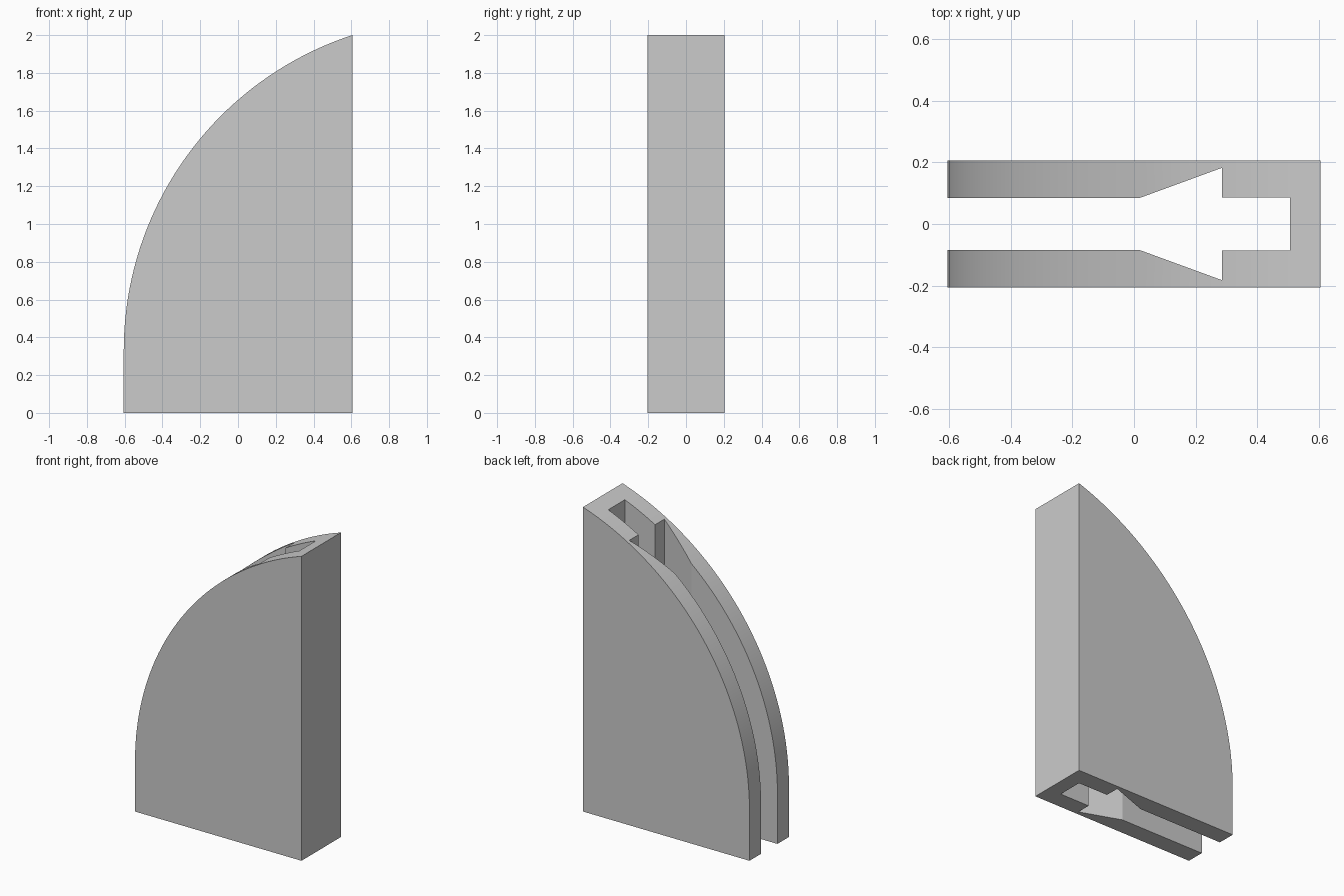
import bpy, bmesh, math
from mathutils import Vector

cube = bpy.data.objects.get("Cube")
if cube:
    bpy.data.objects.remove(cube, do_unlink=True)

HALF_LENGTH, HALF_DEPTH, HEIGHT = 0.605, 0.205, 2.0
ARC_START = 0.33  # height where the straight edge turns into the arc

grey = bpy.data.materials.new("light grey")
grey.use_nodes = True
colour = (0.6, 0.6, 0.6, 1)
grey.diffuse_color = colour
grey.node_tree.nodes["Principled BSDF"].inputs["Base Color"].default_value = colour


def prism(name, points, direction):
    """Extrude a closed outline into a solid."""
    bm = bmesh.new()
    face = bm.faces.new([bm.verts.new(p) for p in points])
    result = bmesh.ops.extrude_face_region(bm, geom=[face])
    moved = [g for g in result["geom"] if isinstance(g, bmesh.types.BMVert)]
    bmesh.ops.translate(bm, verts=moved, vec=Vector(direction))
    # make sure the starting cap is present
    bm.verts.ensure_lookup_table()
    boundary = [e for e in bm.edges if e.is_boundary]
    if boundary:
        bmesh.ops.holes_fill(bm, edges=boundary, sides=0)
    bmesh.ops.recalc_face_normals(bm, faces=bm.faces)
    mesh = bpy.data.meshes.new(name)
    bm.to_mesh(mesh)
    bm.free()
    mesh.materials.append(grey)
    obj = bpy.data.objects.new(name, mesh)
    bpy.context.collection.objects.link(obj)
    return obj


# Body: side profile with an arc tangent to the short vertical edge
rise, run = HEIGHT - ARC_START, 2 * HALF_LENGTH
radius = (run ** 2 + rise ** 2) / (2 * run)
sweep = math.asin(rise / radius)
steps = 40
profile = [(HALF_LENGTH, 0), (-HALF_LENGTH, 0)]
for i in range(steps + 1):
    a = sweep * i / steps
    profile.append((radius * (1 - math.cos(a)) - HALF_LENGTH,
                    ARC_START + radius * math.sin(a)))
body = prism("curved_slotted_block",
             [(x, -HALF_DEPTH, z) for x, z in profile], (0, 2 * HALF_DEPTH, 0))

# Arrow-shaped slot, open on the curved edge and running the full height
half_slot = [(-0.8, 0.085), (0.02, 0.085), (0.285, 0.182),
             (0.285, 0.086), (0.505, 0.086)]
outline = half_slot + [(x, -y) for x, y in reversed(half_slot)]
slot = prism("slot_cutter", [(x, y, -0.2) for x, y in outline], (0, 0, 2.5))
slot.hide_render = True

cut = body.modifiers.new("slot", "BOOLEAN")
cut.operation = "DIFFERENCE"
cut.solver = "EXACT"
cut.object = slot

# Apply the cut, drop the cutter, smooth only the arc
bpy.ops.object.select_all(action="DESELECT")
body.select_set(True)
bpy.context.view_layer.objects.active = body
bpy.ops.object.modifier_apply(modifier=cut.name)
bpy.data.objects.remove(slot, do_unlink=True)
bpy.ops.object.shade_smooth_by_angle(angle=math.radians(15))
